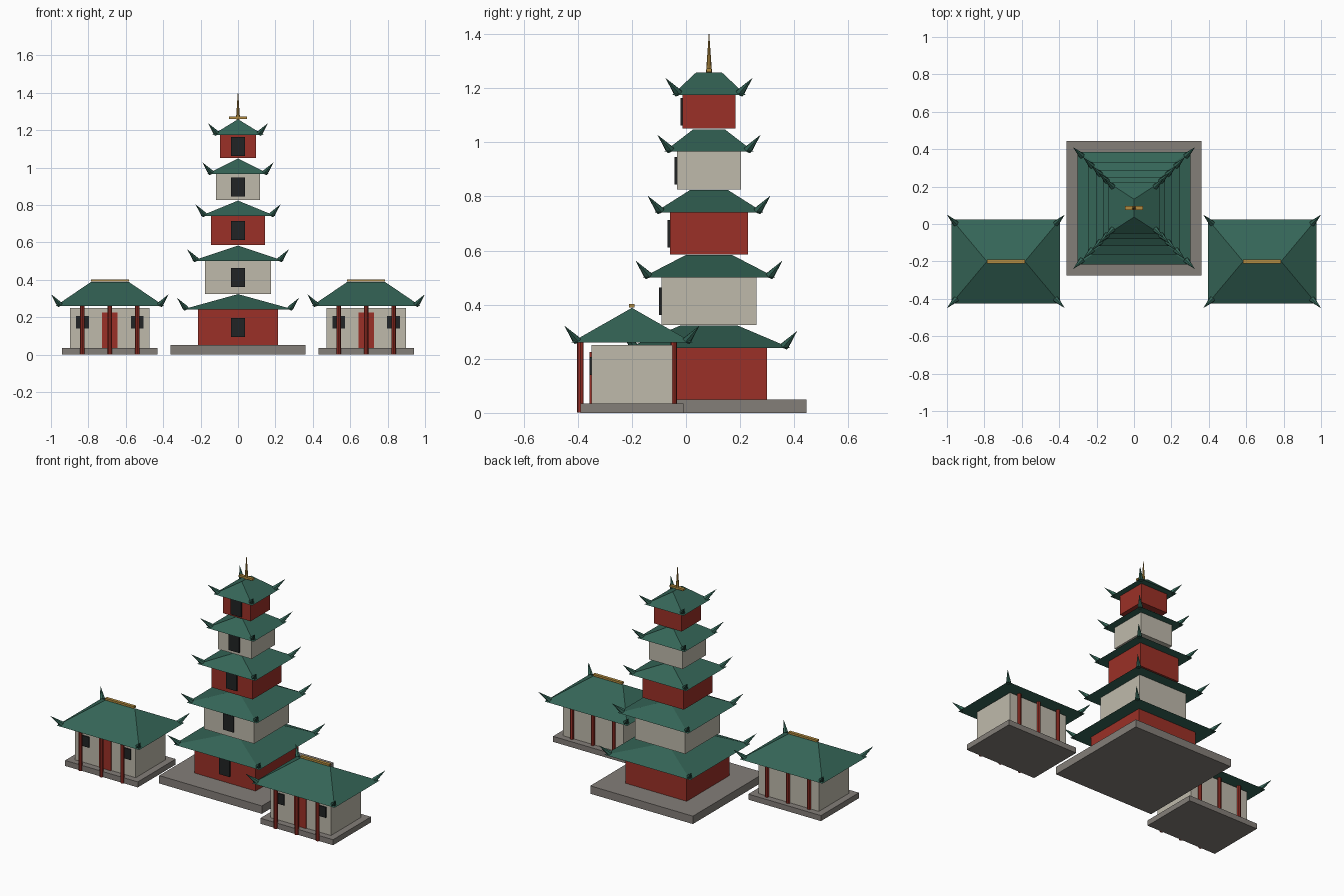
import bpy, bmesh
from mathutils import Vector

cube = bpy.data.objects.get("Cube")
if cube:
    bpy.data.objects.remove(cube)


def material(name, color):
    m = bpy.data.materials.new(name)
    m.use_nodes = True
    m.diffuse_color = (*color, 1)
    m.node_tree.nodes["Principled BSDF"].inputs["Base Color"].default_value = (*color, 1)
    return m


GREEN = material("roof green", (0.035, 0.13, 0.095))
RED = material("lacquer red", (0.33, 0.03, 0.02))
PLASTER = material("plaster", (0.52, 0.49, 0.41))
STONE = material("stone grey", (0.23, 0.21, 0.19))
GOLD = material("gold", (0.45, 0.26, 0.05))
DARK = material("dark opening", (0.015, 0.017, 0.018))


def add(name, bm, mat):
    bmesh.ops.recalc_face_normals(bm, faces=bm.faces)
    mesh = bpy.data.meshes.new(name)
    bm.to_mesh(mesh)
    bm.free()
    mesh.materials.append(mat)
    obj = bpy.data.objects.new(name, mesh)
    bpy.context.collection.objects.link(obj)
    return obj


def box(name, x, y, z0, z1, hx, hy, mat):
    bm = bmesh.new()
    bmesh.ops.create_cube(bm, size=2)
    bmesh.ops.scale(bm, vec=(hx, hy, (z1 - z0) / 2), verts=bm.verts)
    bmesh.ops.translate(bm, vec=(x, y, (z0 + z1) / 2), verts=bm.verts)
    return add(name, bm, mat)


def rod(name, start, end, r0, r1, sides, mat):
    """Tapered rod between two points."""
    a, b = Vector(start), Vector(end)
    bm = bmesh.new()
    bmesh.ops.create_cone(bm, cap_ends=True, segments=sides, radius1=r0, radius2=r1,
                          depth=(b - a).length)
    turn = (b - a).to_track_quat('Z', 'Y').to_matrix()
    bmesh.ops.rotate(bm, cent=(0, 0, 0), matrix=turn, verts=bm.verts)
    bmesh.ops.translate(bm, vec=(a + b) / 2, verts=bm.verts)
    return add(name, bm, mat)


def hip_roof(name, x, y, z0, z1, hx, hy, ridge_axis):
    """Flat-bottomed hip roof with upturned corner horns and a gold ridge bar."""
    ridge = 0.35 * hx
    bm = bmesh.new()
    eave = [bm.verts.new((x + sx * hx, y + sy * hy, z0))
            for sx, sy in ((-1, -1), (1, -1), (1, 1), (-1, 1))]
    if ridge_axis == "x":
        low, high = [bm.verts.new((x + s * ridge, y, z1)) for s in (-1, 1)]
        sides = [(0, 1, high, low), (2, 3, low, high), (1, 2, high), (3, 0, low)]
    else:
        low, high = [bm.verts.new((x, y + s * ridge, z1)) for s in (-1, 1)]
        sides = [(1, 2, high, low), (3, 0, low, high), (0, 1, low), (2, 3, high)]
    bm.faces.new(eave)
    for i, j, *top in sides:
        bm.faces.new((eave[i], eave[j], *top))
    add(name, bm, GREEN)
    for sx in (-1, 1):
        for sy in (-1, 1):
            cx, cy = x + sx * hx, y + sy * hy
            rod(name + "_horn", (cx - sx * 0.022, cy - sy * 0.022, z0 + 0.007),
                (cx + sx * 0.025, cy + sy * 0.025, z0 + 0.063), 0.017, 0, 6, GREEN)
    box(name + "_ridge_bar", x, y, z1 + 0.002, z1 + 0.014, ridge, 0.01, GOLD)


# Tower: five shrinking storeys on a stone plinth
TY = 0.085
box("tower_plinth", 0, TY, 0, 0.05, 0.36, 0.36, STONE)
storeys = [(0.05, 0.24), (0.325, 0.5), (0.585, 0.74), (0.825, 0.965), (1.05, 1.175)]
for i, (z0, z1) in enumerate(storeys):
    half = 0.215 * 0.82 ** i
    mid = (z0 + z1) / 2
    box("tower_storey", 0, TY, z0, z1, half, half, PLASTER if i % 2 else RED)
    box("tower_opening", 0, TY - half - 0.004, mid - 0.051, mid + 0.051,
        0.037, 0.0045, DARK)
    hip_roof("tower_roof", 0, TY, z1, z1 + 0.083, half * 1.4, half * 1.4, "y")
rod("tower_spire", (0, TY, 1.258), (0, TY, 1.4), 0.011, 0.001, 8, GOLD)

# Two matching side halls
HY = -0.2
for x in (-0.685, 0.685):
    box("hall_plinth", x, HY, 0, 0.035, 0.255, 0.19, STONE)
    box("hall_walls", x, HY, 0.035, 0.25, 0.2125, 0.15, PLASTER)
    box("hall_door", x, HY - 0.152, 0.035, 0.225, 0.042, 0.004, RED)
    for s in (-1, 1):
        box("hall_window", x + s * 0.146, HY - 0.152, 0.14, 0.207, 0.034, 0.0045, DARK)
    for dx in (-0.147, 0, 0.147):
        for y in (-0.39, -0.045):
            rod("hall_column", (x + dx, y, 0.001), (x + dx, y, 0.262),
                0.012, 0.012, 8, RED)
    hip_roof("hall_roof", x, HY, 0.26, 0.388, 0.29, 0.225, "x")
